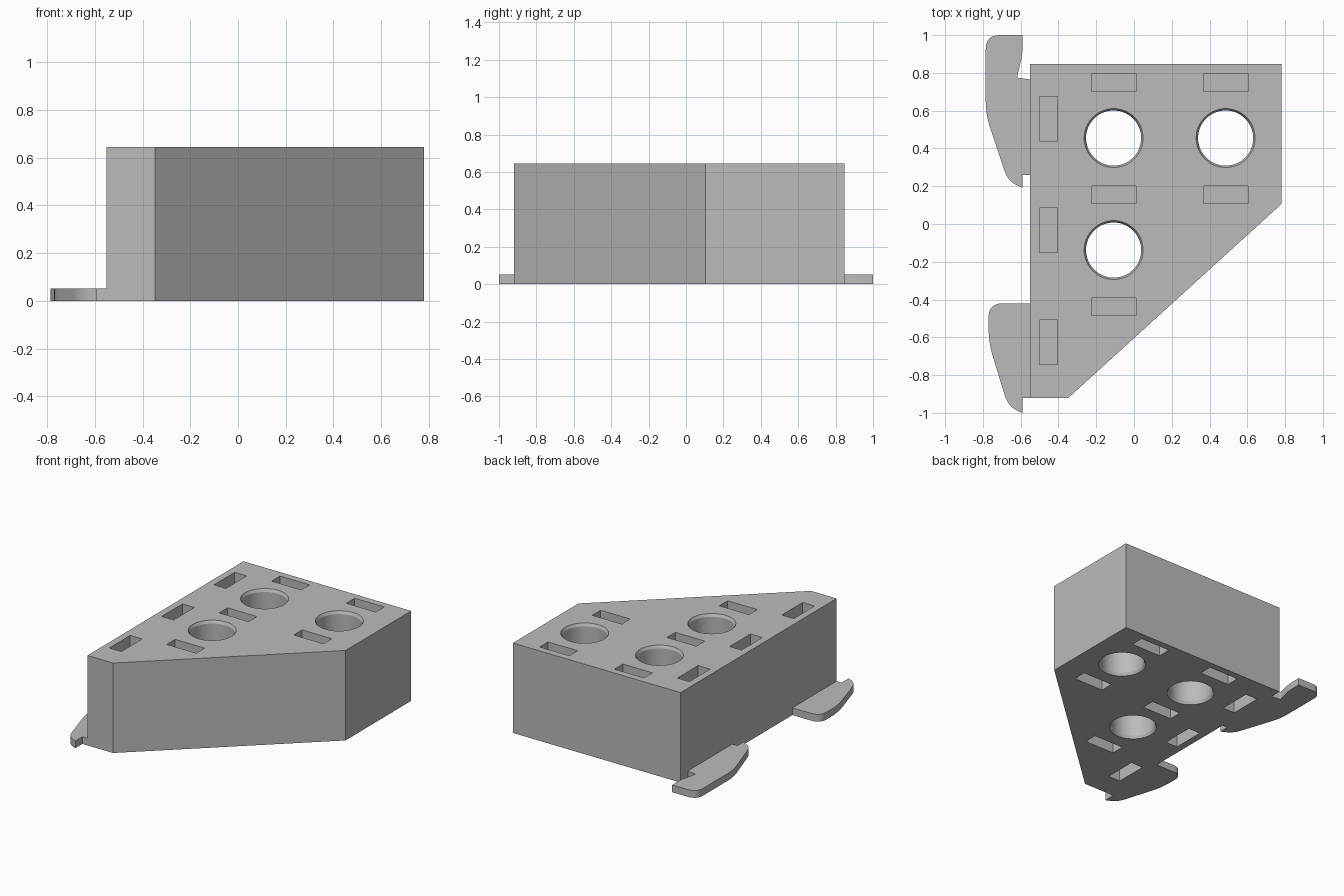
import bpy, bmesh, math
from mathutils import Vector

if "Cube" in bpy.data.objects:
    bpy.data.objects.remove(bpy.data.objects["Cube"])

HEIGHT = 0.645
CLIP_HEIGHT = 0.052
SLOT_DEPTH = 0.15

grey = bpy.data.materials.new("plain grey")
grey.use_nodes = True
grey.diffuse_color = (0.5, 0.5, 0.5, 1)
grey.node_tree.nodes["Principled BSDF"].inputs["Base Color"].default_value = grey.diffuse_color


def loft(bm, layers):
    """Closed solid through a stack of (outline, z) layers."""
    rings = [[bm.verts.new((x, y, z)) for x, y in outline] for outline, z in layers]
    for low, high in zip(rings, rings[1:]):
        for i in range(len(low)):
            j = (i + 1) % len(low)
            bm.faces.new((low[i], low[j], high[j], high[i]))
    bm.faces.new(rings[0])
    bm.faces.new(rings[-1])


def make_object(name, bm):
    bmesh.ops.recalc_face_normals(bm, faces=bm.faces[:])
    mesh = bpy.data.meshes.new(name)
    bm.to_mesh(mesh)
    bm.free()
    mesh.materials.append(grey)
    obj = bpy.data.objects.new(name, mesh)
    bpy.context.collection.objects.link(obj)
    return obj


def prism(name, outline, height):
    bm = bmesh.new()
    loft(bm, [(outline, 0), (outline, height)])
    return make_object(name, bm)


def rounded(corners, steps=8):
    """Outline from (x, y, rounding) corners."""
    points = []
    for i, (x, y, r) in enumerate(corners):
        p = Vector((x, y))
        if not r:
            points.append(p)
            continue
        a = p + (Vector(corners[i - 1][:2]) - p).normalized() * r
        b = p + (Vector(corners[(i + 1) % len(corners)][:2]) - p).normalized() * r
        for s in range(steps + 1):
            t = s / steps
            points.append(a * (1 - t) ** 2 + p * (2 * t * (1 - t)) * 1.0 + b * t ** 2)
    return points


def circle(cx, cy, r, n=64):
    return [(cx + r * math.cos(math.tau * i / n), cy + r * math.sin(math.tau * i / n))
            for i in range(n)]


def rectangle(cx, cy, w, h):
    return [(cx + sx * w / 2, cy + sy * h / 2) for sx, sy in ((-1, -1), (1, -1), (1, 1), (-1, 1))]


def smooth(obj):
    bpy.ops.object.select_all(action="DESELECT")
    obj.select_set(True)
    bpy.context.view_layer.objects.active = obj
    bpy.ops.object.shade_smooth_by_angle(angle=math.radians(20))


# Block with one corner cut off
body = prism("body", [(-0.55, 0.847), (0.78, 0.847), (0.78, 0.105),
                      (-0.347, -0.92), (-0.55, -0.92)], HEIGHT)

# Cutter: round through holes with chamfered rims
cut = bmesh.new()
COLUMNS, ROWS = (-0.108, 0.485), (0.455, -0.138)
for x, y in ((COLUMNS[0], ROWS[0]), (COLUMNS[1], ROWS[0]), (COLUMNS[0], ROWS[1])):
    profile = ((0.166, -0.02), (0.146, 0.02), (0.146, HEIGHT - 0.02), (0.166, HEIGHT + 0.02))
    loft(cut, [(circle(x, y, r), z) for r, z in profile])

# Cutter: shallow slots in the top and the underside
slots = [(x, y, 0.235, 0.095) for x in COLUMNS for y in (0.75, 0.155)]
slots.append((COLUMNS[0], -0.438, 0.235, 0.095))
slots += [(-0.452, y, 0.095, 0.235) for y in (0.558, -0.034, -0.626)]
for slot in slots:
    outline = rectangle(*slot)
    loft(cut, [(outline, -0.05), (outline, SLOT_DEPTH)])
    loft(cut, [(outline, HEIGHT - SLOT_DEPTH), (outline, HEIGHT + 0.05)])
cutter = make_object("hole_cutter", cut)
cutter.hide_render = True

boolean = body.modifiers.new("holes", "BOOLEAN")
boolean.operation = "DIFFERENCE"
boolean.solver = "EXACT"
boolean.object = cutter
bpy.context.view_layer.objects.active = body
bpy.ops.object.modifier_apply(modifier=boolean.name)
bpy.data.objects.remove(cutter)
smooth(body)

# Flat hooked clips along the right side
back_clip = prism("back_clip", rounded([
    (-0.59, 1.0, 0), (-0.785, 1.0, 0.075), (-0.785, 0.58, 0.07), (-0.665, 0.22, 0.065),
    (-0.59, 0.193, 0), (-0.59, 0.26, 0), (-0.55, 0.26, 0), (-0.55, 0.765, 0),
    (-0.62, 0.775, 0.01), (-0.59, 0.9, 0.04)]), CLIP_HEIGHT)
front_clip = prism("front_clip", rounded([
    (-0.55, -0.42, 0), (-0.77, -0.42, 0.075), (-0.77, -0.627, 0.08), (-0.665, -0.97, 0.065),
    (-0.59, -1.0, 0), (-0.59, -0.92, 0), (-0.55, -0.92, 0)]), CLIP_HEIGHT)
smooth(back_clip)
smooth(front_clip)
